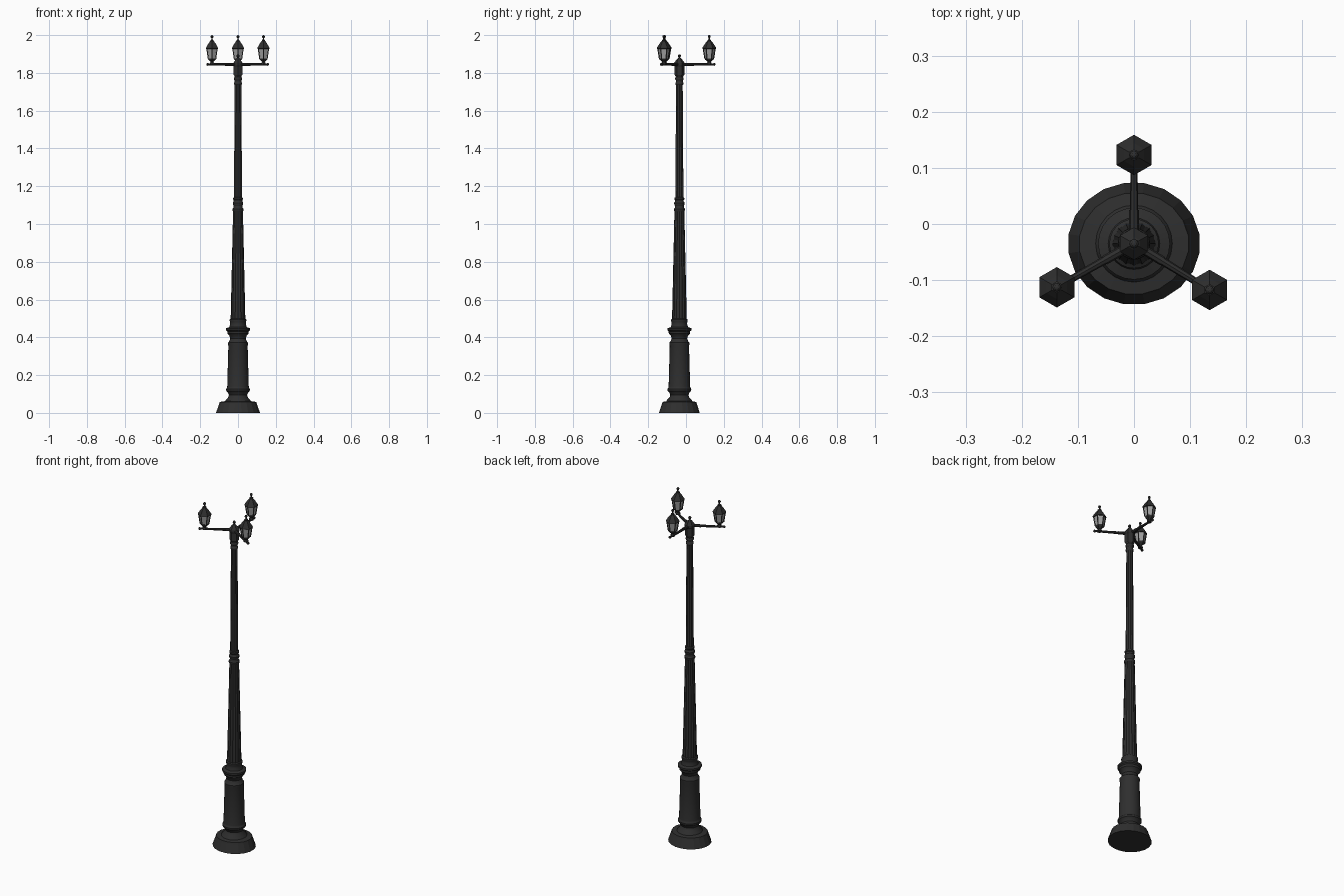
import bpy, bmesh
from math import sin, cos, pi, radians
from mathutils import Vector, Matrix

if "Cube" in bpy.data.objects:
    bpy.data.objects.remove(bpy.data.objects["Cube"])

CX, CY = 0.0, -0.035


def material(name, v):
    m = bpy.data.materials.new(name)
    m.diffuse_color = (v, v, v, 1)
    m.use_nodes = True
    m.node_tree.nodes["Principled BSDF"].inputs["Base Color"].default_value = m.diffuse_color
    return m


IRON = material("dark_iron", 0.028)
GLASS = material("pane_grey", 0.36)


def finish(name, bm, mat=IRON, smooth=False):
    bmesh.ops.recalc_face_normals(bm, faces=bm.faces)
    me = bpy.data.meshes.new(name)
    bm.to_mesh(me)
    bm.free()
    ob = bpy.data.objects.new(name, me)
    bpy.context.collection.objects.link(ob)
    me.materials.append(mat)
    if smooth:
        bpy.context.view_layer.objects.active = ob
        ob.select_set(True)
        bpy.ops.object.shade_smooth_by_angle(angle=radians(30))
        ob.select_set(False)
    return ob


def lathe(bm, profile, sides, centre=(CX, CY), sy=1.0, flute=0.0, turn=0.0):
    """Closed solid of revolution; flute pulls every other vertex inwards."""
    rings = []
    for r, z in profile:
        ring = []
        for i in range(sides):
            a = 2 * pi * i / sides + turn
            q = r * (1 - flute * (i % 2))
            ring.append(bm.verts.new((centre[0] + q * cos(a), centre[1] + q * sin(a) * sy, z)))
        rings.append(ring)
    for lo, hi in zip(rings, rings[1:]):
        for i in range(sides):
            j = (i + 1) % sides
            bm.faces.new((lo[i], lo[j], hi[j], hi[i]))
    bm.faces.new(rings[0][::-1])
    bm.faces.new(rings[-1])


def turned(name, profile, sides, **kw):
    smooth = kw.pop("smooth", False)
    bm = bmesh.new()
    lathe(bm, profile, sides, **kw)
    return finish(name, bm, smooth=smooth)


def rod(bm, a, b, r1, r2, sides=8):
    a, b = Vector(a), Vector(b)
    d = b - a
    mat = Matrix.Translation((a + b) / 2) @ d.to_track_quat('Z', 'Y').to_matrix().to_4x4()
    bmesh.ops.create_cone(bm, cap_ends=True, segments=sides, radius1=r1, radius2=r2,
                          depth=d.length, matrix=mat)


def ball(bm, c, r):
    bmesh.ops.create_uvsphere(bm, u_segments=8, v_segments=6, radius=r,
                              matrix=Matrix.Translation(c))


# Pedestal
turned("foot_plinth", [(.118, 0), (.101, .048), (.098, .058), (.07, .062)], 20, sy=.925,
       turn=pi / 20)
turned("pedestal", [(.07, .058), (.066, .068), (.052, .082), (.048, .095), (.055, .11),
                    (.062, .116), (.063, .126), (.058, .134), (.057, .14), (.051, .355),
                    (.053, .362), (.053, .372), (.046, .38), (.041, .395), (.046, .41),
                    (.056, .42), (.057, .432), (.064, .438), (.064, .448), (.046, .454),
                    (.041, .47), (.042, .482), (.044, .486), (.044, .495), (.036, .5)],
       24, smooth=True)

# Fluted lower and upper shafts
turned("lower_shaft", [(.039, .49), (.026, 1.075)], 32, flute=.06)
turned("upper_shaft", [(.0215, 1.13), (.0175, 1.75)], 24, flute=.06)

# Collars
turned("middle_collar", [(.025, 1.065), (.029, 1.072), (.029, 1.08), (.024, 1.086),
                         (.023, 1.095), (.027, 1.103), (.028, 1.112), (.023, 1.12),
                         (.023, 1.126), (.026, 1.13), (.026, 1.138), (.02, 1.143)],
       20, smooth=True)
turned("top_collar", [(.018, 1.735), (.021, 1.74), (.021, 1.747), (.018, 1.752),
                      (.018, 1.76), (.022, 1.766), (.022, 1.773), (.019, 1.778),
                      (.02, 1.79)], 20, smooth=True)

# Hub with pointed cap and finial
turned("hub", [(.021, 1.782), (.026, 1.79), (.026, 1.835), (.029, 1.84), (.029, 1.852),
               (.012, 1.874), (.006, 1.879), (.004, 1.883)], 6, turn=pi / 6)
bm = bmesh.new()
ball(bm, (CX, CY, 1.89), .0085)
finish("hub_finial", bm)

# Arms and lanterns
for n, deg in enumerate((90, 209.5, 328.5), 1):
    d = Vector((cos(radians(deg)), sin(radians(deg)), 0))
    hub = Vector((CX, CY, 0))
    reach = 0.158
    c = hub + d * reach
    up = Vector((0, 0, 1.845))

    bm = bmesh.new()
    rod(bm, hub + up, hub + d * .06 + up, .0085, .0085)
    rod(bm, hub + d * .06 + up, hub + d * (reach + .022) + up, .0075, .0055)
    ball(bm, hub + d * (reach + .026) + up, .0075)
    finish(f"arm_{n}", bm)

    # base cup
    bm = bmesh.new()
    lathe(bm, [(.013, 1.843), (.013, 1.852), (.009, 1.857), (.012, 1.862), (.021, 1.869),
               (.024, 1.873), (.024, 1.877)], 6, centre=c, turn=pi / 6)
    # roof
    lathe(bm, [(.031, 1.926), (.036, 1.928), (.036, 1.934), (.021, 1.957), (.010, 1.970),
               (.0105, 1.974), (.004, 1.977), (.004, 1.988)], 6, centre=c, turn=pi / 6)
    ball(bm, (c.x, c.y, 1.992), .008)
    # corner posts
    for i in range(6):
        a = pi / 6 + i * pi / 3
        o = Vector((cos(a), sin(a), 0))
        rod(bm, c + o * .0225 + Vector((0, 0, 1.874)), c + o * .0315 + Vector((0, 0, 1.93)),
            .0032, .0032, 4)
    finish(f"lantern_frame_{n}", bm)

    bm = bmesh.new()
    lathe(bm, [(.0215, 1.876), (.0305, 1.927)], 6, centre=c, turn=pi / 6)
    finish(f"lantern_panes_{n}", bm, GLASS)
